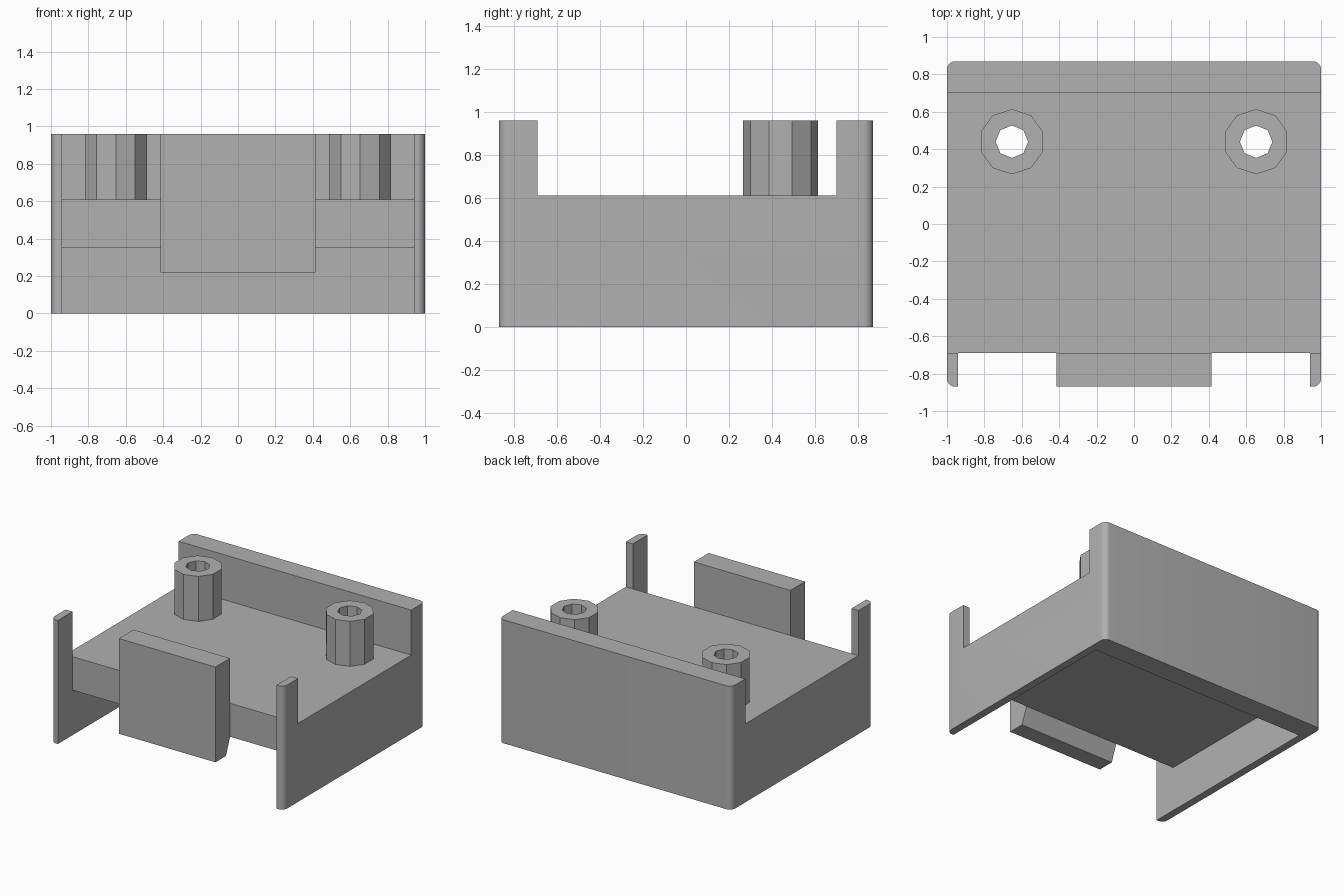
import bpy, bmesh, math
from mathutils import Matrix

default = bpy.data.objects.get("Cube")
if default:
    bpy.data.objects.remove(default, do_unlink=True)

GREY = (0.44, 0.44, 0.44, 1)
grey = bpy.data.materials.new("plain grey")
grey.use_nodes = True
grey.diffuse_color = GREY
grey.node_tree.nodes["Principled BSDF"].inputs["Base Color"].default_value = GREY

# Main dimensions
HX, HY, TOP = 1.0, 0.87, 0.96
INNER_X = 0.94
FRONT, BACK = -0.69, 0.70
DECK_LOW, DECK = 0.35, 0.61
TAB_X = 0.415
POST_X, POST_Y = 0.653, 0.44
POST_R, HOLE_R = 0.174, 0.087


def finish(name, bm):
    bmesh.ops.recalc_face_normals(bm, faces=bm.faces)
    mesh = bpy.data.meshes.new(name)
    bm.to_mesh(mesh)
    bm.free()
    mesh.materials.append(grey)
    obj = bpy.data.objects.new(name, mesh)
    bpy.context.collection.objects.link(obj)
    return obj


def box(name, x0, x1, y0, y1, z0, z1, corner=0):
    bm = bmesh.new()
    bmesh.ops.create_cube(bm, size=1)
    for v in bm.verts:
        v.co.x = x1 if v.co.x > 0 else x0
        v.co.y = y1 if v.co.y > 0 else y0
        v.co.z = z1 if v.co.z > 0 else z0
    if corner:
        upright = [e for e in bm.edges
                   if abs(e.verts[0].co.z - e.verts[1].co.z) > 0.1]
        bmesh.ops.bevel(bm, geom=upright, offset=corner, segments=8,
                        profile=0.5, affect='EDGES')
    return finish(name, bm)


def hole_cutter(name, x):
    bm = bmesh.new()
    bmesh.ops.create_cone(bm, cap_ends=True, segments=8, radius1=HOLE_R,
                          radius2=HOLE_R, depth=3,
                          matrix=Matrix.Translation((x, POST_Y, 0)))
    return finish(name, bm)


def cut(target, cutter):
    cutter.hide_render = True
    mod = target.modifiers.new("cut", 'BOOLEAN')
    mod.operation = 'DIFFERENCE'
    mod.solver = 'EXACT'
    mod.object = cutter
    bpy.context.view_layer.objects.active = target
    bpy.ops.object.modifier_apply(modifier=mod.name)
    bpy.data.objects.remove(cutter, do_unlink=True)


# Housing: rounded block, opened above the deck, below it and at the front
housing = box("housing", -HX, HX, -HY, HY, 0, TOP, corner=0.045)
cut(housing, box("upper_cutter", -2, 2, FRONT, BACK, DECK, 2))
cut(housing, box("lower_cutter", -INNER_X, INNER_X, -2, BACK, -1, DECK_LOW))
cut(housing, box("front_cutter", -INNER_X, INNER_X, -2, FRONT, -1, 2))
for side in (-1, 1):
    cut(housing, hole_cutter("hole_cutter", side * POST_X))

# Front tab: side profile extruded across x, tapering at its lower back
profile = [(-HY, 0.22), (-0.74, 0.22), (FRONT, DECK_LOW), (FRONT, TOP), (-HY, TOP)]
bm = bmesh.new()
face = bm.faces.new([bm.verts.new((-TAB_X, y, z)) for y, z in profile])
ext = bmesh.ops.extrude_face_region(bm, geom=[face], use_keep_orig=True)
moved = [g for g in ext["geom"] if isinstance(g, bmesh.types.BMVert)]
bmesh.ops.translate(bm, verts=moved, vec=(2 * TAB_X, 0, 0))
finish("front_tab", bm)

# Hollow ten-sided standoffs on the deck
for label, side in (("right", -1), ("left", 1)):
    bm = bmesh.new()
    bmesh.ops.create_cone(bm, cap_ends=True, segments=10, radius1=POST_R,
                          radius2=POST_R, depth=TOP - DECK,
                          matrix=Matrix.Translation(
                              (side * POST_X, POST_Y, (TOP + DECK) / 2)))
    standoff = finish(label + "_standoff", bm)
    cut(standoff, hole_cutter("hole_cutter", side * POST_X))

# Smooth only the rounded corners
bpy.ops.object.select_all(action='DESELECT')
housing.select_set(True)
bpy.context.view_layer.objects.active = housing
bpy.ops.object.shade_smooth_by_angle(angle=math.radians(25))
